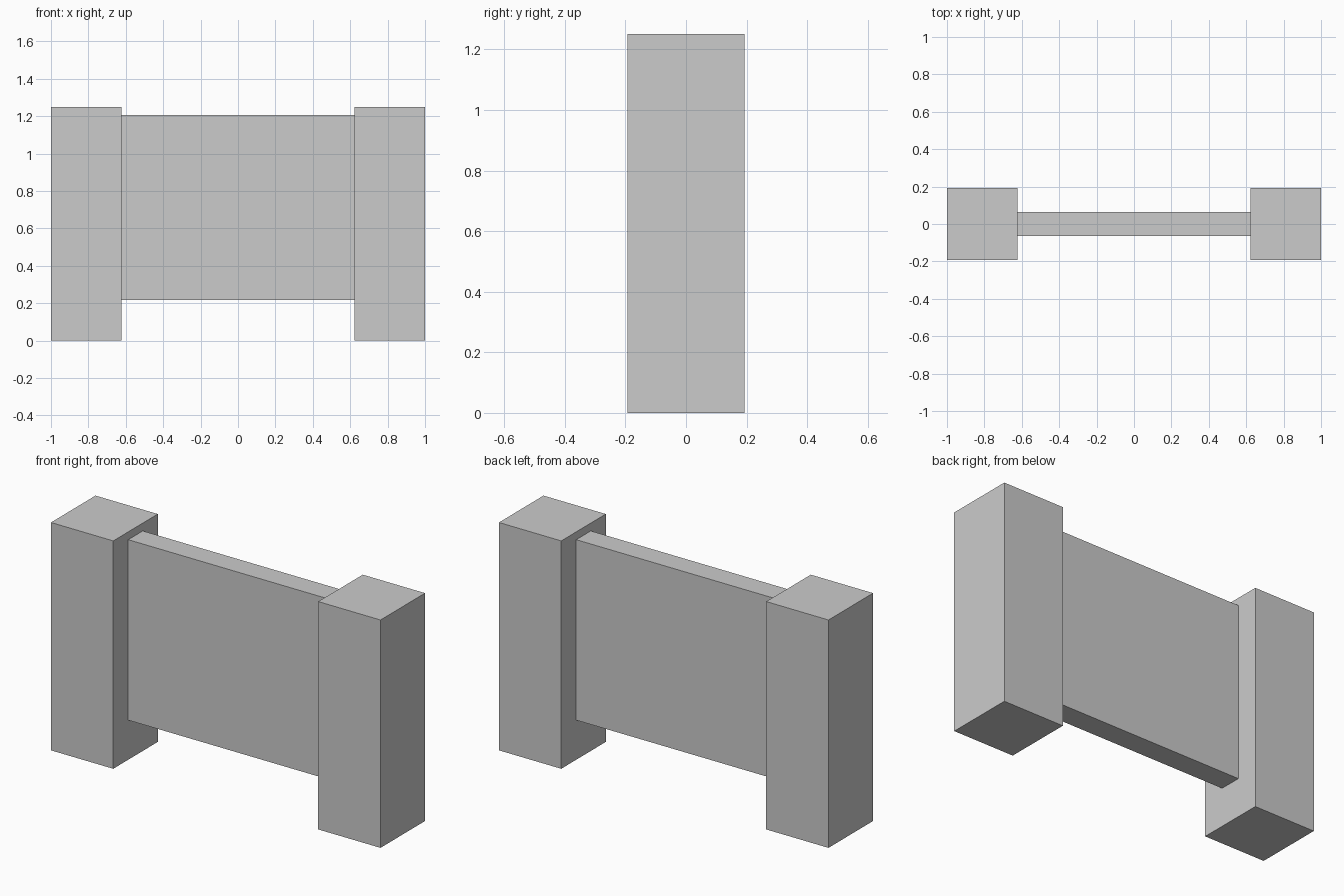
import bpy

if "Cube" in bpy.data.objects:
    bpy.data.objects.remove(bpy.data.objects["Cube"])


def box(name, lo, hi):
    """Axis-aligned box between two corners."""
    centre = [(a + b) / 2 for a, b in zip(lo, hi)]
    size = [b - a for a, b in zip(lo, hi)]
    bpy.ops.mesh.primitive_cube_add(size=1, location=centre)
    obj = bpy.context.object
    obj.name = name
    obj.scale = size
    bpy.ops.object.transform_apply(location=False, rotation=False, scale=True)
    return obj


INNER = 0.622   # inner face of each post
DEPTH = 0.193   # half depth of the posts

# Square end posts
box("left_post", (-1, -DEPTH, 0), (-INNER, DEPTH, 1.25))
box("right_post", (INNER, -DEPTH, 0), (1, DEPTH, 1.25))

# Thin raised panel between the posts
box("panel", (-INNER, -0.063, 0.217), (INNER, 0.063, 1.207))
